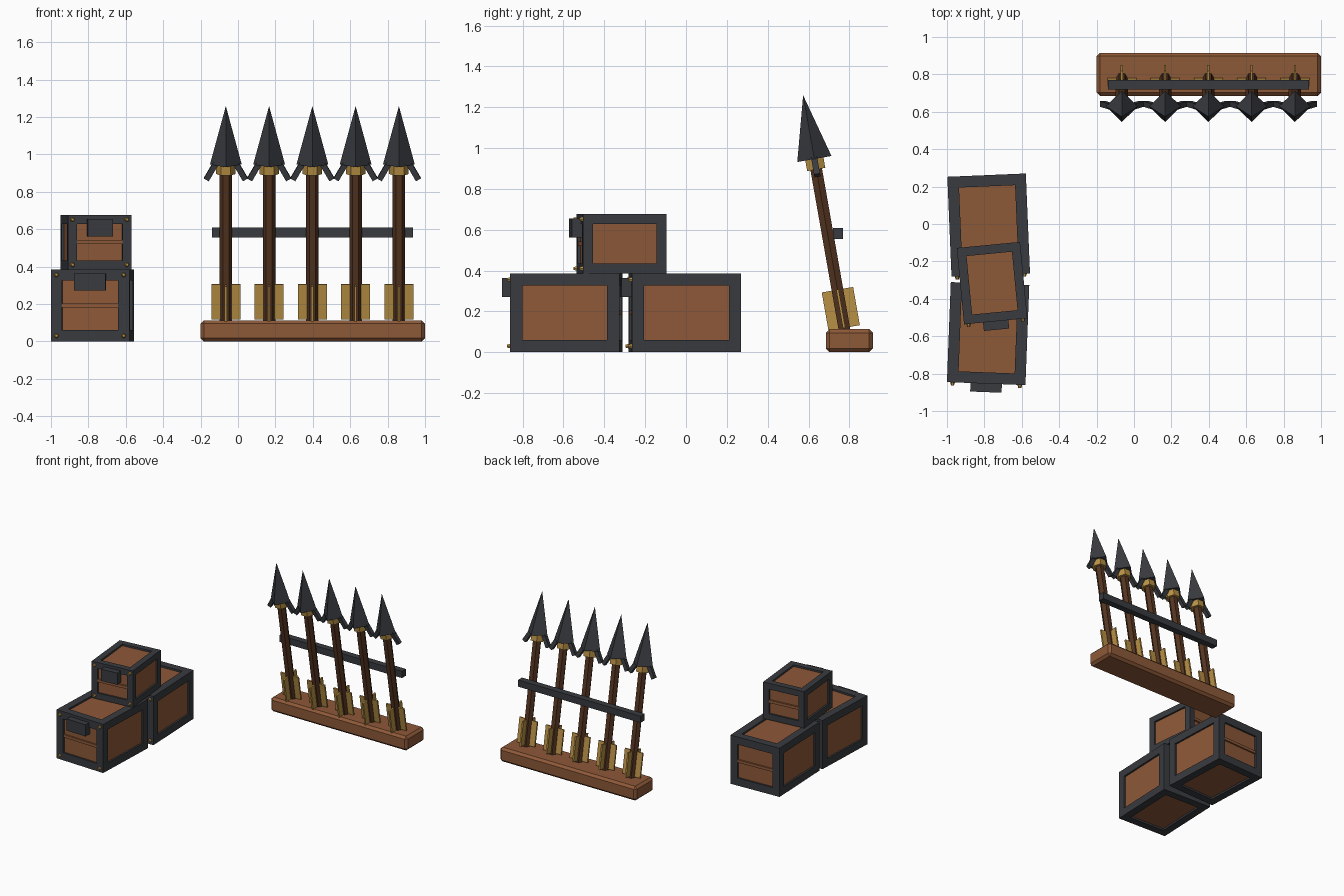
import bpy, bmesh
from math import radians, sin, cos
from mathutils import Matrix, Vector

if "Cube" in bpy.data.objects:
    bpy.data.objects.remove(bpy.data.objects["Cube"])


def material(name, rgb):
    m = bpy.data.materials.new(name)
    m.diffuse_color = (*rgb, 1)
    m.use_nodes = True
    m.node_tree.nodes["Principled BSDF"].inputs["Base Color"].default_value = m.diffuse_color
    return m


WOOD = material("wood", (0.27, 0.10, 0.04))
DARK = material("dark_wood", (0.09, 0.035, 0.015))
IRON = material("iron", (0.04, 0.043, 0.05))
GOLD = material("brass", (0.48, 0.28, 0.06))


def finish(name, bm, mats, matrix):
    bmesh.ops.recalc_face_normals(bm, faces=bm.faces)
    me = bpy.data.meshes.new(name)
    bm.to_mesh(me)
    bm.free()
    for m in mats:
        me.materials.append(m)
    ob = bpy.data.objects.new(name, me)
    ob.matrix_world = matrix
    bpy.context.collection.objects.link(ob)
    return ob


def box_bm(size):
    bm = bmesh.new()
    bmesh.ops.create_cube(bm, size=1, matrix=Matrix.Diagonal((*size, 1)))
    return bm


def box(name, size, loc, mat, parent=Matrix(), tilt=0, bevel=0):
    bm = box_bm(size)
    if bevel:
        bmesh.ops.bevel(bm, geom=bm.edges[:], offset=bevel, segments=1, affect='EDGES')
    return finish(name, bm, [mat], parent @ Matrix.Translation(loc) @ Matrix.Rotation(tilt, 4, 'Y'))


def cone(name, sides, r1, r2, z1, z2, mat, parent):
    bm = bmesh.new()
    bmesh.ops.create_cone(bm, cap_ends=True, segments=sides, radius1=r1, radius2=r2, depth=z2 - z1,
                          matrix=Matrix.Translation((0, 0, (z1 + z2) / 2)) @ Matrix.Rotation(radians(90), 4, 'Z'))
    bmesh.ops.remove_doubles(bm, verts=bm.verts, dist=1e-5)
    return finish(name, bm, [mat], parent)


def crate(name, size, loc, angle, border):
    w, l, h = size
    place = Matrix.Translation(loc) @ Matrix.Rotation(radians(angle), 4, 'Z')
    # iron frame with recessed wooden panels
    bm = box_bm(size)
    panels = bm.faces[:]
    bmesh.ops.inset_individual(bm, faces=panels, thickness=border, use_even_offset=True)
    rim = bmesh.ops.inset_individual(bm, faces=panels, thickness=0, depth=-0.014)
    for f in panels:
        f.material_index = 1
    finish(name + "_body", bm, [IRON, WOOD], place @ Matrix.Translation((0, 0, h / 2)))
    # plank rail across the front and back panels
    for side, label in ((-1, "front"), (1, "back")):
        box(f"{name}_{label}_rail", (w - 2 * border, 0.016, 0.022),
            (0, side * (l / 2 - 0.010), h / 2), WOOD, place)
    # latch and corner studs
    box(name + "_latch", (0.4 * w, 0.055, 0.093), (0, -l / 2 - 0.018, h - 0.068), IRON, place)
    b = border / 2
    for i, (sx, z) in enumerate(((-1, b), (1, b), (-1, h - b), (1, h - b))):
        spin = Matrix.Translation((sx * (w / 2 - b), -l / 2, z)) @ Matrix.Rotation(radians(90), 4, 'X')
        cone(f"{name}_stud_{i}", 6, 0.014, 0.008, -0.004, 0.016, GOLD, place @ spin)


crate("front_crate", (0.42, 0.535, 0.386), (-0.78, -0.586, 0), -2.2, 0.06)
crate("rear_crate", (0.42, 0.535, 0.386), (-0.777, -0.006, 0), 2.4, 0.06)
crate("top_crate", (0.34, 0.41, 0.29), (-0.759, -0.316, 0.386), 5.5, 0.048)

# rack base and rail
box("rack_base", (1.2, 0.23, 0.113), (0.4, 0.8, 0.0565), WOOD, bevel=0.018)
box("rack_rail", (1.075, 0.05, 0.053), (0.398, 0.744, 0.582), IRON)

# leaning spears
for n in range(5):
    lean = Matrix.Translation((-0.065 + 0.2313 * n, 0.785, 0.06)) @ Matrix.Rotation(radians(10), 4, 'X')
    s = f"spear_{n + 1}_"
    cone(s + "shaft", 6, 0.033, 0.033, 0, 0.9, DARK, lean)
    cone(s + "collar", 6, 0.052, 0.052, 0.848, 0.905, GOLD, lean)
    cone(s + "head", 4, 0.085, 0, 0.9, 1.217, IRON, lean)
    box(s + "wide_fletching", (0.156, 0.012, 0.19), (0, 0, 0.155), GOLD, lean)
    box(s + "deep_fletching", (0.012, 0.156, 0.19), (0, 0, 0.155), GOLD, lean)
    for side in (-1, 1):
        box(s + ("left_barb" if side < 0 else "right_barb"), (0.03, 0.03, 0.105),
            (side * 0.078, 0, 0.864), IRON, lean, tilt=-side * radians(30))
